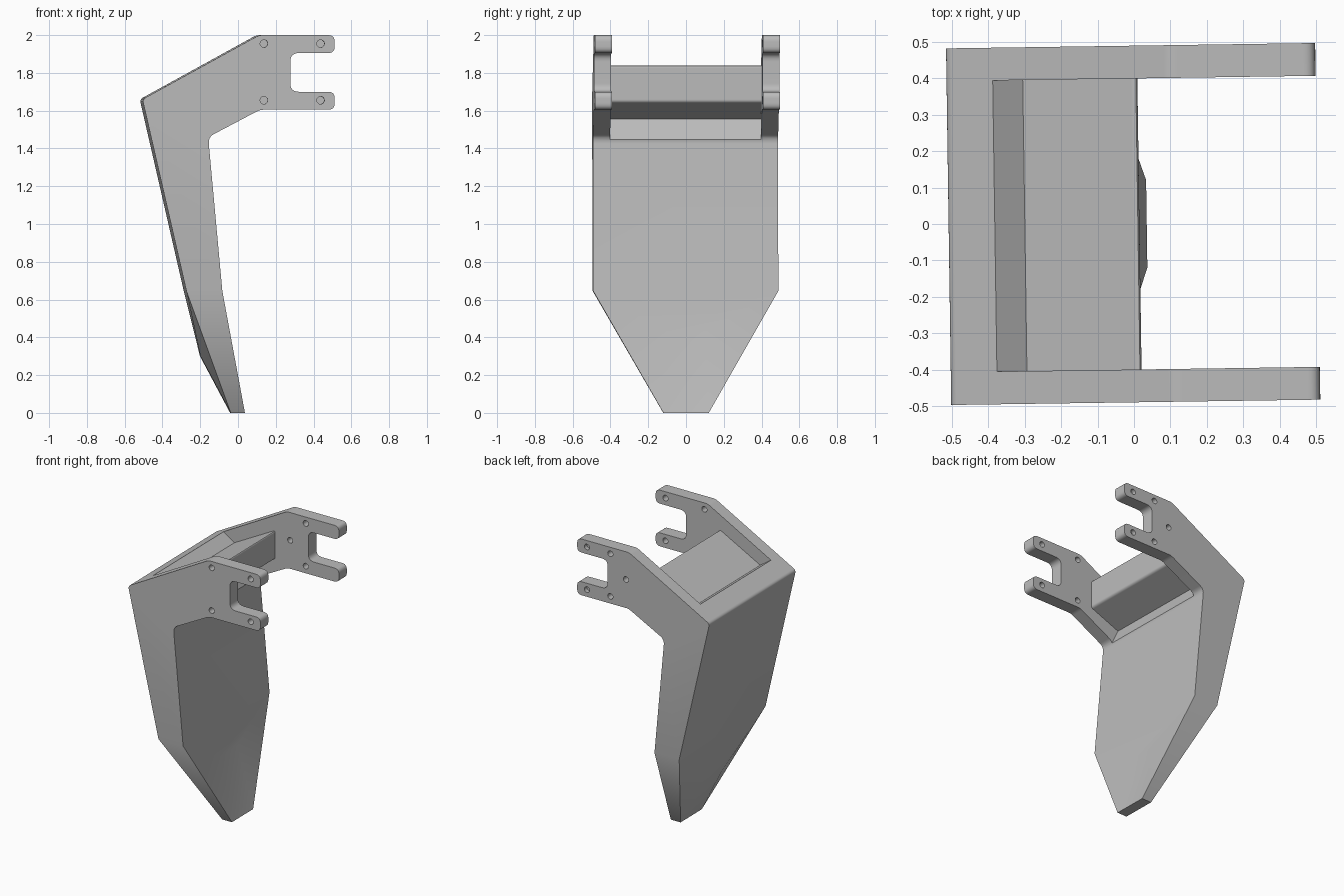
import bpy, bmesh, math
from mathutils import Vector, Matrix

cube = bpy.data.objects.get("Cube")
if cube:
    bpy.data.objects.remove(cube, do_unlink=True)

HALF, INNER, KNEE = 0.49, 0.40, 0.645

grey = bpy.data.materials.new("satin_grey")
grey.use_nodes = True
colour = (0.5, 0.5, 0.5, 1)
grey.diffuse_color = colour
grey.node_tree.nodes["Principled BSDF"].inputs["Base Color"].default_value = colour


def rounded(corners, steps=6):
    """Turn (x, z, cut length) corners into an outline with rounded corners."""
    out = []
    for i, (x, z, cut) in enumerate(corners):
        p = Vector((x, z))
        if not cut:
            out.append(p)
            continue
        a = p + (Vector(corners[i - 1][:2]) - p).normalized() * cut
        b = p + (Vector(corners[(i + 1) % len(corners)][:2]) - p).normalized() * cut
        for k in range(steps + 1):
            t = k / steps
            out.append(a * (1 - t) ** 2 + p * 2 * t * (1 - t) + b * t * t)
    return out


def finish(bm, name):
    bmesh.ops.recalc_face_normals(bm, faces=bm.faces)
    mesh = bpy.data.meshes.new(name)
    bm.to_mesh(mesh)
    bm.free()
    mesh.materials.append(grey)
    obj = bpy.data.objects.new(name, mesh)
    bpy.context.collection.objects.link(obj)
    return obj


def prism(bm, outline, y0, y1, closed=True):
    """Extrude an x-z outline along y, optionally leaving its last side open."""
    rows = [[bm.verts.new((p.x, y, p.y)) for p in outline] for y in (y0, y1)]
    for row in rows:
        bm.faces.new(row)
    n = len(outline)
    for i in range(n if closed else n - 1):
        j = (i + 1) % n
        bm.faces.new((rows[0][i], rows[0][j], rows[1][j], rows[1][i]))
    return rows


# Bracket outline: shank, head and forked prongs
outline = rounded([
    (-0.28, KNEE, 0), (-0.513, 1.66, 0.02), (0.105, 2.0, 0.02),
    (0.505, 2.0, 0.035), (0.505, 1.905, 0.035),
    (0.27, 1.905, 0.045), (0.27, 1.70, 0.045),
    (0.505, 1.70, 0.035), (0.505, 1.605, 0.035),
    (0.11, 1.605, 0.02), (-0.165, 1.46, 0.035), (-0.09, KNEE, 0)])
bm = bmesh.new()
rows = prism(bm, outline, -HALF, HALF, closed=False)

# Tapered toe joined to the open underside of the shank
toe = []
for row, side in zip(rows, (-1, 1)):
    back, front = row[0], row[-1]
    tip_back = bm.verts.new((-0.04, side * 0.12, 0))
    tip_front = bm.verts.new((0.035, side * 0.12, 0))
    keel = bm.verts.new((-0.20, side * 0.09, 0.30))
    dish = bm.verts.new((-0.071, side * 0.10, 0.43))
    bm.faces.new((back, front, tip_front, tip_back))
    bm.faces.new((back, tip_back, keel))
    bm.faces.new((front, dish, tip_front))
    toe.append((back, keel, tip_back, tip_front, dish, front))
for i in range(5):
    bm.faces.new((toe[0][i], toe[0][i + 1], toe[1][i + 1], toe[1][i]))
bracket = finish(bm, "bracket_body")

# Opening between the side plates, leaving a slanted crossbar
cutters = []
bm = bmesh.new()
prism(bm, rounded([
    (-0.412, 1.752, 0), (-0.30, 1.675, 0), (0.015, 1.845, 0.02),
    (0.015, 1.645, 0.015), (-0.21, 1.555, 0), (-0.14, 1.407, 0),
    (0, 1.3, 0), (0.7, 1.3, 0), (0.7, 2.2, 0), (-0.45, 2.2, 0)]), -INNER, INNER)
cutters.append(finish(bm, "opening_cutter"))


# Screw holes in the side plates
def hole(x, z, y0, y1, radius=0.02, sides=20):
    ring = [Vector((x + radius * math.cos(a), z + radius * math.sin(a)))
            for a in (math.tau * k / sides for k in range(sides))]
    b = bmesh.new()
    prism(b, ring, y0, y1)
    cutters.append(finish(b, "hole_cutter"))


for z in (1.655, 1.955):
    hole(0.13, z, -0.6, -0.35)
    hole(0.43, z, -0.6, -0.35)
    hole(0.25, z, 0.35, 0.6)
    hole(0.43, z, 0.46, 0.6)
hole(0.13, 1.805, 0.35, 0.6)

# Apply the cuts and remove the cutters
bpy.context.view_layer.update()
bpy.ops.object.select_all(action='DESELECT')
bpy.context.view_layer.objects.active = bracket
bracket.select_set(True)
for cutter in cutters:
    cutter.hide_render = True
    mod = bracket.modifiers.new("cut", 'BOOLEAN')
    mod.operation = 'DIFFERENCE'
    mod.solver = 'EXACT'
    mod.object = cutter
    bpy.ops.object.modifier_apply(modifier=mod.name)
    bpy.data.objects.remove(cutter, do_unlink=True)

# Slight turn, then smooth shading with crisp edges
bracket.data.transform(Matrix.Rotation(0.0145, 4, 'Z'))
bpy.ops.object.shade_smooth_by_angle(angle=math.radians(30))
weighted = bracket.modifiers.new("weighted_normals", 'WEIGHTED_NORMAL')
weighted.keep_sharp = True
